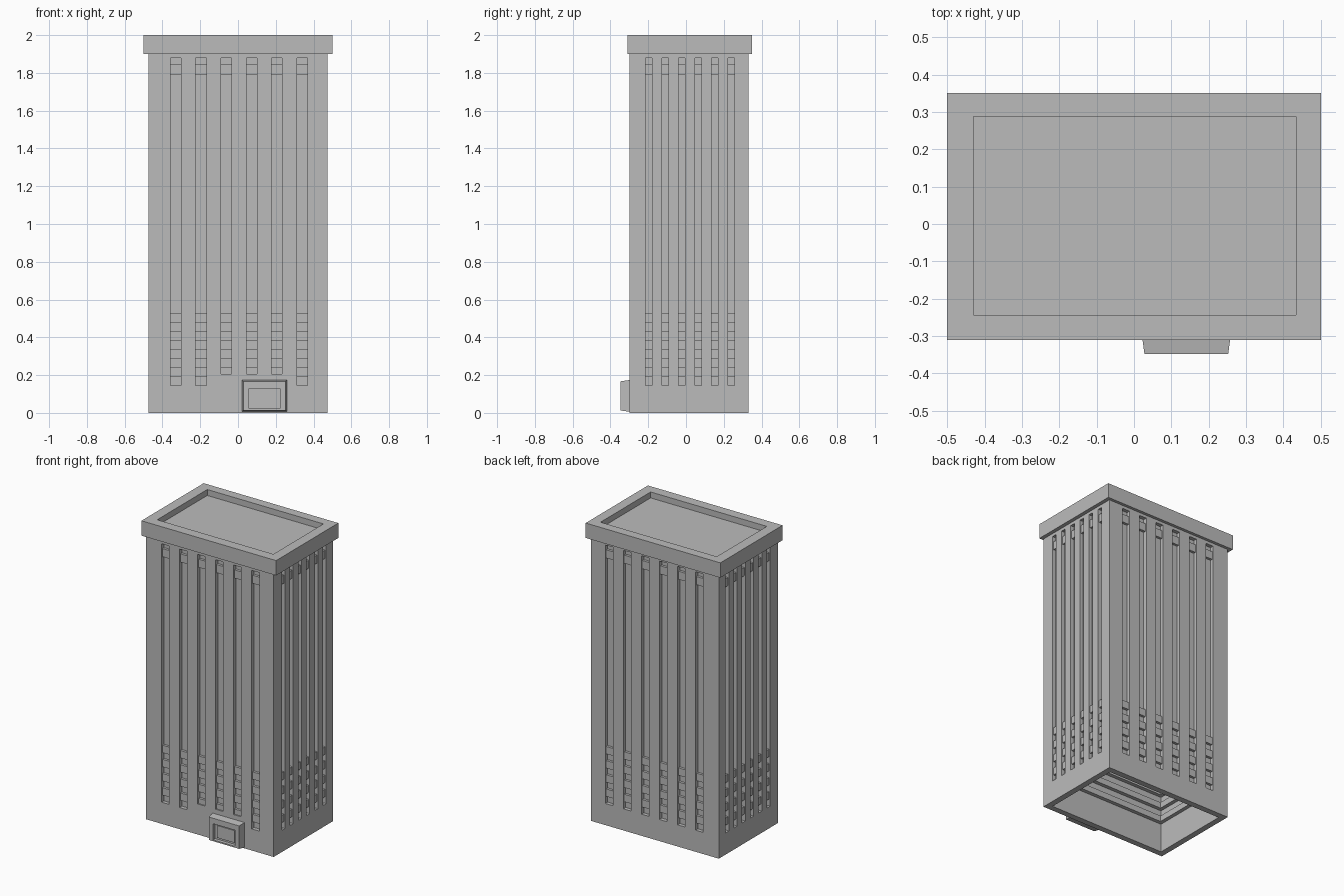
import bpy
import bmesh
from mathutils import Vector

cube = bpy.data.objects.get("Cube")
if cube:
    bpy.data.objects.remove(cube, do_unlink=True)

grey = bpy.data.materials.new("concrete_grey")
grey.use_nodes = True
COLOUR = (0.5, 0.5, 0.5, 1)
grey.diffuse_color = COLOUR
grey.node_tree.nodes["Principled BSDF"].inputs["Base Color"].default_value = COLOUR

# Outer wall limits and slot layout
X, FRONT, BACK = 0.475, -0.30, 0.33
TOP = 1.905
DEPTH = 0.025
STEP = 0.095


def add_box(bm, lo, hi):
    lo, hi = Vector(lo), Vector(hi)
    made = bmesh.ops.create_cube(bm, size=1)["verts"]
    for v in made:
        v.co = (lo + hi) / 2 + v.co * (hi - lo)
    return made


def make(name, boxes):
    bm = bmesh.new()
    for lo, hi in boxes:
        add_box(bm, lo, hi)
    mesh = bpy.data.meshes.new(name)
    bm.to_mesh(mesh)
    bm.free()
    mesh.materials.append(grey)
    obj = bpy.data.objects.new(name, mesh)
    bpy.context.scene.collection.objects.link(obj)
    return obj


def cut(target, name, boxes):
    cutter = make(name, boxes)
    mod = target.modifiers.new(name, "BOOLEAN")
    mod.operation = "DIFFERENCE"
    mod.solver = "EXACT"
    mod.object = cutter
    bpy.context.view_layer.objects.active = target
    bpy.ops.object.modifier_apply(modifier=name)
    bpy.data.objects.remove(cutter, do_unlink=True)


def wall_box(side, c, half, z0, z1, d0, d1):
    """Box on a wall, from depth d0 to d1 inward of its outer face."""
    if side in ("front", "back"):
        face, s = (FRONT, 1) if side == "front" else (BACK, -1)
        ya, yb = sorted((face + s * d0, face + s * d1))
        return (c - half, ya, z0), (c + half, yb, z1)
    face, s = (-X, 1) if side == "right" else (X, -1)
    xa, xb = sorted((face + s * d0, face + s * d1))
    return (xa, c - half, z0), (xb, c + half, z1)


# Vertical window slots and the spandrel bars that divide them
slots, bars = [], []
for side in ("front", "back", "right", "left"):
    wide = side in ("front", "back")
    for i in range(6):
        c = -0.33 + i * 0.134 if wide else -0.197 + i * 0.0875
        half = 0.028 if wide else 0.017
        over_porch = side == "front" and i in (2, 3, 4)
        base = 0.205 if over_porch else 0.145
        slots.append(wall_box(side, c, half, base, 1.88, -0.05, DEPTH))
        for k in range(4):
            z = 0.19 + k * STEP
            bars.append(wall_box(side, c, half, max(z, base), z + 0.05, 0.008, DEPTH + 0.005))
        bars.append(wall_box(side, c, half, 1.79, 1.845, 0.008, DEPTH + 0.005))

# Hollow tower, open underneath
tower = make("tower_walls", [((-X, FRONT, 0), (X, BACK, TOP))])
cut(tower, "cavity", [((-X + 0.04, FRONT + 0.04, -0.1), (X - 0.04, BACK - 0.04, 1.87))])
cut(tower, "slots", slots)
make("window_spandrels", bars)

# Floor ledges around the inside
ledges = []
for k in range(4):
    z = 0.195 + k * STEP
    w = 0.035 + 0.03
    for s in (-1, 1):
        ledges.append(wall_box("left" if s > 0 else "right", 0.015, 0.28, z, z + 0.04, 0.035, w))
        ledges.append(wall_box("back" if s > 0 else "front", 0, 0.41, z, z + 0.04, 0.035, w))
make("inner_floor_ledges", ledges)

# Overhanging roof with a sunken deck
roof = make("roof_slab", [((-0.5, -0.31, 1.9), (0.5, 0.35, 2.0))])
cut(roof, "deck_recess", [((-0.43, -0.243, 1.96), (0.433, 0.288, 2.1))])

# Entrance porch, tapered toward the front, with a framed doorway
porch = make("entrance_porch", [((0.02, -0.348, 0.005), (0.26, -0.29, 0.175))])
for v in porch.data.vertices:
    if v.co.y < -0.32:
        v.co.x += 0.008 if v.co.x < 0.14 else -0.008
        v.co.z += 0.008 if v.co.z < 0.1 else -0.008
cut(porch, "doorway", [((0.058, -0.4, 0.022), (0.222, -0.325, 0.13))])
make("door_panel", [((0.075, -0.332, 0.035), (0.205, -0.32, 0.117))])
